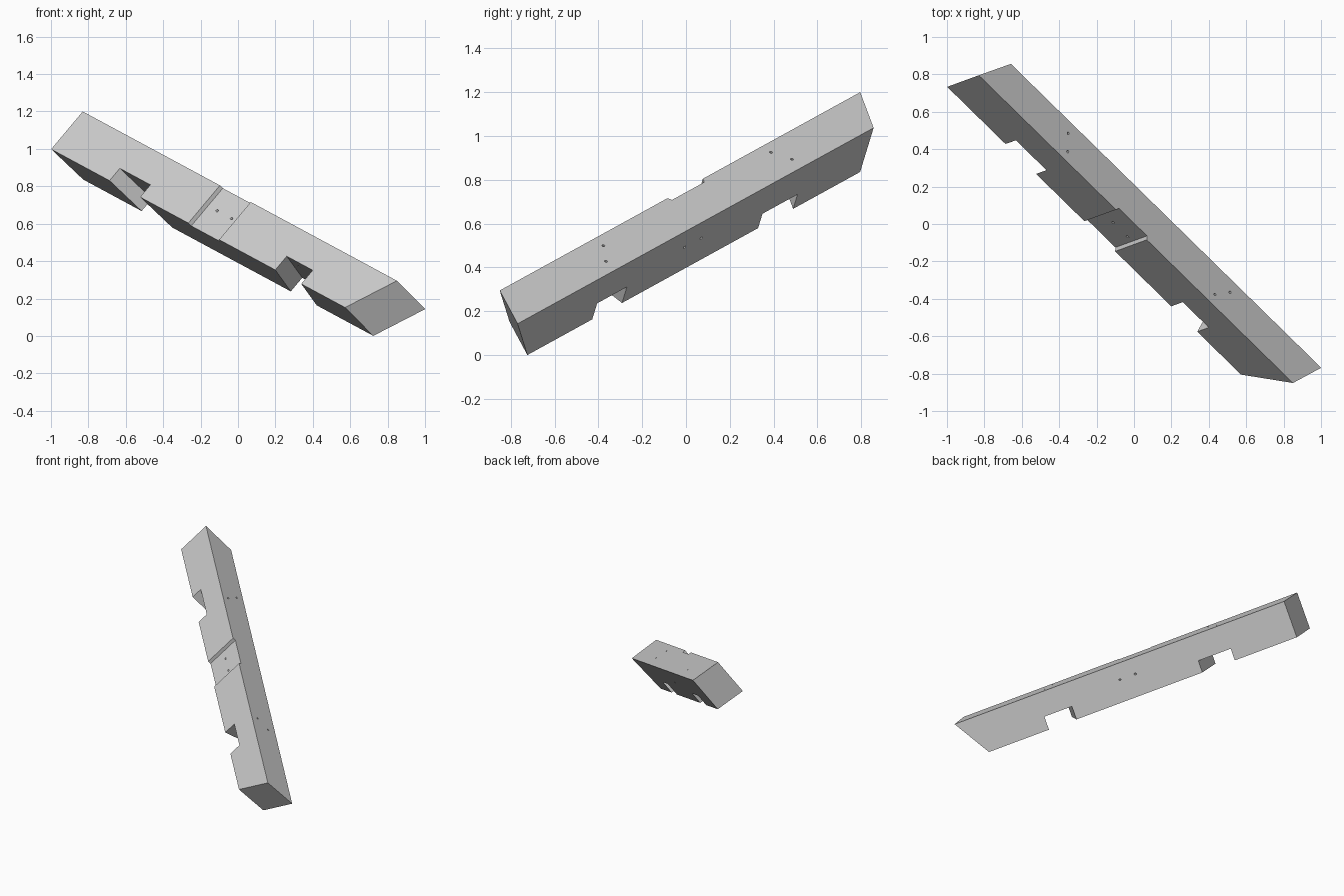
import bpy
import bmesh
from mathutils import Matrix, Vector

cube = bpy.data.objects.get("Cube")
if cube:
    bpy.data.objects.remove(cube, do_unlink=True)

# Timber frame: local x along the beam, y down its depth, z through its thickness
CORNER = Vector((-0.83, 0.795, 1.2))
FAR = Vector((0.85, -0.85, 0.295))
DEPTH, THICK, LENGTH = 0.27, 0.205, (FAR - CORNER).length
along = (FAR - CORNER).normalized()
down = Vector((-0.17, -0.06, -0.2))
down = (down - along * down.dot(along)).normalized()
through = along.cross(down)
FRAME = Matrix((along, down, through)).transposed().to_4x4()
FRAME.translation = CORNER

grey = bpy.data.materials.new("timber_grey")
grey.use_nodes = True
grey.diffuse_color = (0.6, 0.6, 0.6, 1)
grey.node_tree.nodes["Principled BSDF"].inputs["Base Color"].default_value = (0.6, 0.6, 0.6, 1)


def finish(bm, name):
    bmesh.ops.recalc_face_normals(bm, faces=bm.faces)
    mesh = bpy.data.meshes.new(name)
    bm.to_mesh(mesh)
    bm.free()
    mesh.materials.append(grey)
    obj = bpy.data.objects.new(name, mesh)
    obj.matrix_world = FRAME
    bpy.context.collection.objects.link(obj)
    return obj


def loft(bm, first, second):
    """Solid between two matching outlines."""
    a = [bm.verts.new(p) for p in first]
    b = [bm.verts.new(p) for p in second]
    bm.faces.new(a)
    bm.faces.new(b[::-1])
    for i in range(len(a)):
        j = (i + 1) % len(a)
        bm.faces.new((a[j], a[i], b[i], b[j]))


def drill(bm, start, end, radius=0.007):
    start, end = Vector(start), Vector(end)
    axis = end - start
    turn = axis.to_track_quat("Z", "Y").to_matrix().to_4x4()
    bmesh.ops.create_cone(bm, cap_ends=True, segments=12, radius1=radius, radius2=radius,
                          depth=axis.length, matrix=Matrix.Translation((start + end) / 2) @ turn)


def cut(target, cutter):
    cutter.hide_render = True
    cutter.hide_viewport = True
    mod = target.modifiers.new(cutter.name, "BOOLEAN")
    mod.operation = "DIFFERENCE"
    mod.solver = "EXACT"
    mod.object = cutter


# Beam: outline points are (along, down, shift along the beam at the back face)
SKEW, MITRE = 0.133, 0.102
outline = [
    (0, 0, SKEW), (LENGTH, 0, MITRE), (LENGTH - 0.163, DEPTH, MITRE),
    (2.005, DEPTH, 0), (2.005, 0.172, 0), (1.797, 0.172, 0), (1.797, DEPTH, 0),
    (0.713, DEPTH, SKEW), (0.713, 0.182, SKEW), (0.468, 0.182, SKEW), (0.468, DEPTH, SKEW),
    (0, DEPTH, SKEW),
]
bm = bmesh.new()
loft(bm, [(x, y, 0) for x, y, s in outline], [(x + s, y, THICK) for x, y, s in outline])
beam = finish(bm, "notched_beam")

# Shallow housing across the front face
bm = bmesh.new()
housing = [(1.089, -0.02), (1.357, -0.02), (1.337, 0.02), (1.111, 0.02)]
loft(bm, [(x, -0.05, z) for x, z in housing], [(x, DEPTH + 0.05, z) for x, z in housing])
cut(beam, finish(bm, "housing_cutter"))

# Peg holes: a skewed pair through the housing, and a pair from the top into each notch
bm = bmesh.new()
for x in (1.172, 1.288):
    drill(bm, (x - 0.02, 0.13, -0.03), (x + 0.145, 0.112, THICK + 0.03))
for x, z in ((0.632, 0.141), (0.682, 0.052), (1.859, 0.058), (1.931, 0.139)):
    drill(bm, (x, -0.03, z), (x, 0.23, z))
cut(beam, finish(bm, "peg_hole_cutter"))
